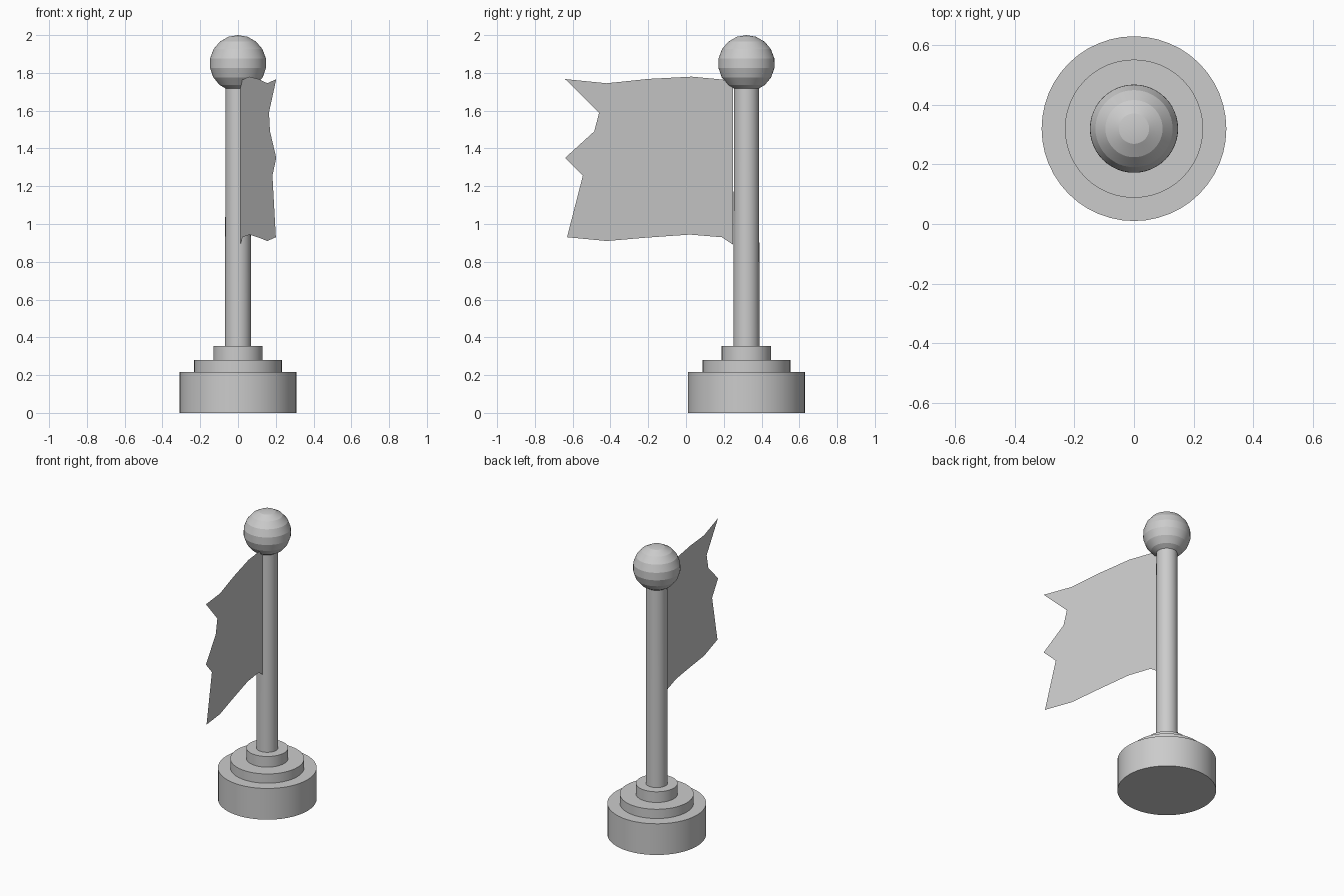
import bpy
import bmesh
import math

cube = bpy.data.objects.get("Cube")
if cube:
    bpy.data.objects.remove(cube, do_unlink=True)

POLE_Y = 0.32
SIDES = 48

grey = bpy.data.materials.new("plain_grey")
grey.use_nodes = True
colour = (0.6, 0.6, 0.6, 1)
grey.diffuse_color = colour
grey.node_tree.nodes["Principled BSDF"].inputs["Base Color"].default_value = colour


def add_object(name, bm, smooth_angle=None):
    mesh = bpy.data.meshes.new(name)
    bm.to_mesh(mesh)
    bm.free()
    mesh.materials.append(grey)
    obj = bpy.data.objects.new(name, mesh)
    bpy.context.collection.objects.link(obj)
    if smooth_angle:
        bpy.ops.object.select_all(action="DESELECT")
        obj.select_set(True)
        bpy.context.view_layer.objects.active = obj
        bpy.ops.object.shade_smooth_by_angle(angle=math.radians(smooth_angle))
    return obj


def lathe(name, profile, smooth_angle=15):
    """Spin a (radius, height) profile around the pole axis."""
    bm = bmesh.new()
    verts = [bm.verts.new((r, POLE_Y, z)) for r, z in profile]
    edges = [bm.edges.new(pair) for pair in zip(verts, verts[1:])]
    bmesh.ops.spin(bm, geom=verts + edges, cent=(0, POLE_Y, 0), axis=(0, 0, 1),
                   angle=math.tau, steps=SIDES, use_duplicate=False)
    bmesh.ops.remove_doubles(bm, verts=bm.verts, dist=0.0005)
    bmesh.ops.recalc_face_normals(bm, faces=bm.faces)
    return add_object(name, bm, smooth_angle)


# Stepped round base
for name, radius, bottom, top in (("base", 0.31, 0, 0.216),
                                  ("middle_step", 0.232, 0.216, 0.28),
                                  ("top_step", 0.131, 0.28, 0.354)):
    lathe(name, [(0, bottom), (radius, bottom), (radius, top), (0, top)])

# Slightly tapered pole
lathe("pole", [(0, 0.354), (0.069, 0.354), (0.066, 1.72), (0, 1.72)])

# Banded ball, cut flat underneath
BALL_Z, BALL_R = 1.85, 0.15
ball = [(0, 1.71)]
for step in range(9):
    a = math.radians(-69 + step * 159 / 8)
    ball.append((BALL_R * math.cos(a), max(1.71, BALL_Z + BALL_R * math.sin(a))))
lathe("ball", ball)

# Thin flag with a zigzag free end, slanting away from the pole
outline = [(0.25, 1.75), (0.19, 1.765), (0.03, 1.78), (-0.2, 1.768), (-0.42, 1.745),
           (-0.64, 1.767), (-0.42, 1.55), (-0.64, 1.35), (-0.42, 1.13), (-0.63, 0.93),
           (-0.42, 0.91), (-0.22, 0.927), (0.02, 0.944), (0.19, 0.93), (0.25, 0.89)]
bm = bmesh.new()
bm.faces.new([bm.verts.new((0.012 + (0.25 - y) * 0.214, y, z)) for y, z in outline])
bmesh.ops.triangulate(bm, faces=bm.faces)
add_object("flag", bm)
